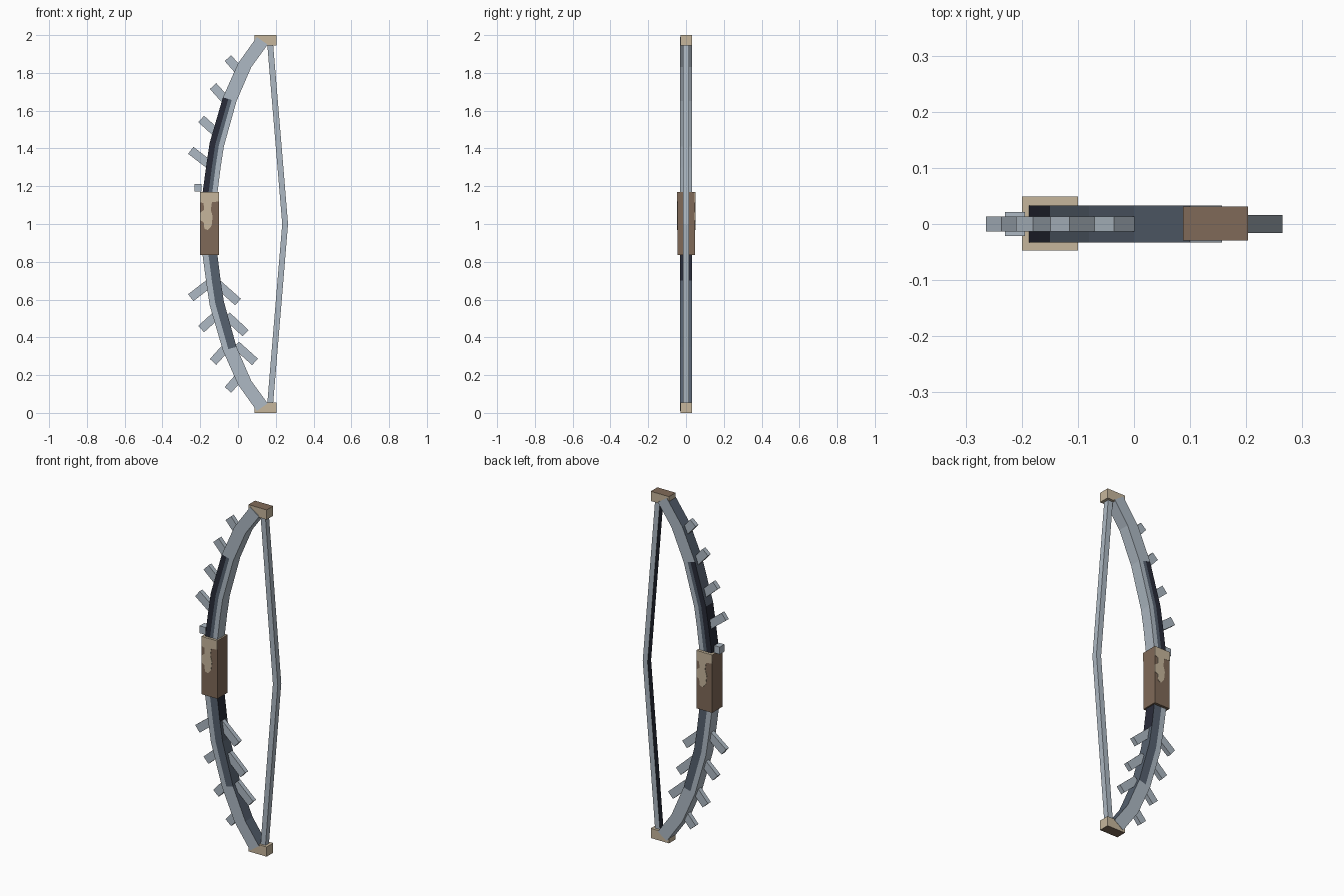
import bpy, bmesh, math
from mathutils import Matrix, Vector

cube = bpy.data.objects.get("Cube")
if cube:
    bpy.data.objects.remove(cube, do_unlink=True)


def material(name, *rgb):
    col = [(c / 255 / 12.92) if c < 11 else ((c / 255 + 0.055) / 1.055) ** 2.4 for c in rgb] + [1]
    m = bpy.data.materials.new(name)
    m.use_nodes = True
    m.diffuse_color = col
    m.node_tree.nodes["Principled BSDF"].inputs["Base Color"].default_value = col
    return m


PALETTE = [material("pale_steel", 174, 185, 195), material("slate", 86, 97, 111),
           material("navy", 40, 43, 56), material("tan", 198, 182, 156),
           material("brown", 128, 106, 88)]
STEEL, SLATE, NAVY, TAN, BROWN = range(5)


def finish(name, bm, rule=None, base=STEEL):
    """Turn a bmesh into an object, colouring faces by a rule on the normal."""
    bmesh.ops.recalc_face_normals(bm, faces=bm.faces)
    for f in bm.faces:
        if rule:
            f.material_index = rule(f)
        elif base is not None:
            f.material_index = base
    me = bpy.data.meshes.new(name)
    bm.to_mesh(me)
    bm.free()
    for m in PALETTE:
        me.materials.append(m)
    ob = bpy.data.objects.new(name, me)
    bpy.context.collection.objects.link(ob)
    return ob


def box(name, centre, size, angle=0, rule=None, base=STEEL):
    bm = bmesh.new()
    mat = (Matrix.Translation(centre) @ Matrix.Rotation(angle, 4, 'Y')
           @ Matrix.Diagonal((*size, 1)))
    bmesh.ops.create_cube(bm, size=1, matrix=mat)
    return finish(name, bm, rule, base)


def plate(name, outline, y0, y1, rule=None, base=STEEL):
    """Extrude an outline in x and z between two depths."""
    bm = bmesh.new()
    face = bm.faces.new([bm.verts.new((x, y0, z)) for x, z in outline])
    new = bmesh.ops.extrude_face_region(bm, geom=[face])["geom"]
    bmesh.ops.translate(bm, vec=(0, y1 - y0, 0),
                        verts=[v for v in new if isinstance(v, bmesh.types.BMVert)])
    return finish(name, bm, rule, base)


# Limb sections from grip to tip: outer x, outer z, inner x, inner z
SECTIONS = [(-.19, 1, -.11, 1), (-.187, 1.17, -.108, 1.17), (-.168, 1.31, -.092, 1.3),
            (-.15, 1.43, -.075, 1.41), (-.08, 1.67, -.008, 1.65),
            (0, 1.85, .07, 1.83), (.1, 1.99, .157, 1.95)]
STRIPS = (0, .4, .65, 1)


def limb(name, upper):
    bm = bmesh.new()
    rings = []
    for ox, oz, ix, iz in SECTIONS:
        ring = []
        for t in STRIPS:
            x, z = ox + (ix - ox) * t, oz + (iz - oz) * t
            z = z if upper else 2 - z
            ring.append([bm.verts.new((x, y, z)) for y in (-.033, .033)])
        rings.append(ring)

    def quad(col, *verts):
        bm.faces.new(verts).material_index = col

    for s, (a, b) in enumerate(zip(rings, rings[1:])):
        for k in range(3):
            col = STEEL
            if s <= 3:
                col = ((NAVY, SLATE, STEEL) if upper else (STEEL, SLATE, SLATE))[k]
            for d in (0, 1):
                quad(col, a[k][d], a[k + 1][d], b[k + 1][d], b[k][d])
        outer = (NAVY if s <= 2 else SLATE) if upper else STEEL
        inner = STEEL if upper else (NAVY if s <= 1 else SLATE)
        for k, col in ((0, outer), (3, inner)):
            quad(col, a[k][0], a[k][1], b[k][1], b[k][0])
    for ring in (rings[0], rings[-1]):
        for k in range(3):
            quad(STEEL, ring[k][0], ring[k][1], ring[k + 1][1], ring[k + 1][0])
    return finish(name, bm, base=None)


limb("upper_limb", True)
limb("lower_limb", False)


# Spikes: a bar from its free end back into the limb
def spike(name, tip, root):
    a, b = Vector((tip[0], 0, tip[1])), Vector((root[0], 0, root[1]))
    d = b - a
    box(name, (a + b) / 2, (d.length, .026, .046), -math.atan2(d.z, d.x))


OUTER = [((-.053, 1.878), (.015, 1.80)), ((-.132, 1.73), (-.055, 1.645)),
         ((-.195, 1.556), (-.10, 1.47)), ((-.25, 1.39), (-.14, 1.305))]
for i, (tip, root) in enumerate(OUTER, 1):
    spike(f"upper_spike_{i}", tip, root)
    spike(f"lower_spike_{i}", (tip[0], 2 - tip[1]), (root[0], 2 - root[1]))
INNER = [((0, .587), (-.11, .685)), ((.04, .422), (-.06, .515)), ((.09, .27), (-.01, .36))]
for i, (tip, root) in enumerate(INNER, 1):
    spike(f"inner_spike_{i}", tip, root)
box("sight_stud", (-.212, 0, 1.192), (.036, .042, .042))

# Grip with a tan top and a worn patch on both broad sides
box("grip", (-.15, .001, 1.003), (.1, .092, .335),
    rule=lambda f: TAN if f.normal.z > .5 else BROWN)
PATCH = [(0, 1.17), (.1, 1.17), (.1, 1.12), (.062, 1.115), (.056, 1.075), (.066, 1.04),
         (.06, .99), (.04, .968), (.022, .975), (.018, 1.01), (0, 1.02), (0, 1.06),
         (.02, 1.075), (.018, 1.11), (0, 1.115)]
plate("front_patch", [(-.2 + u, z) for u, z in PATCH], -.047, -.044, base=TAN)
plate("back_patch", [(-.1 - u, z) for u, z in PATCH], .046, .049, base=TAN)

# Tip blocks, brown on their outward ends
for name, z, s in (("upper_tip", 1.972, 1), ("lower_tip", .028, -1)):
    box(name, (.145, .001, z), (.116, .06, .056),
        rule=lambda f, s=s: BROWN if f.normal.z * s > .5 else TAN)

# Drawn string, dark on the side facing the limbs
plate("string", [(.155, 1.95), (.186, 1.95), (.265, 1), (.186, .05), (.155, .05), (.234, 1)],
      -.016, .016, rule=lambda f: NAVY if f.normal.x < -.5 else STEEL)
